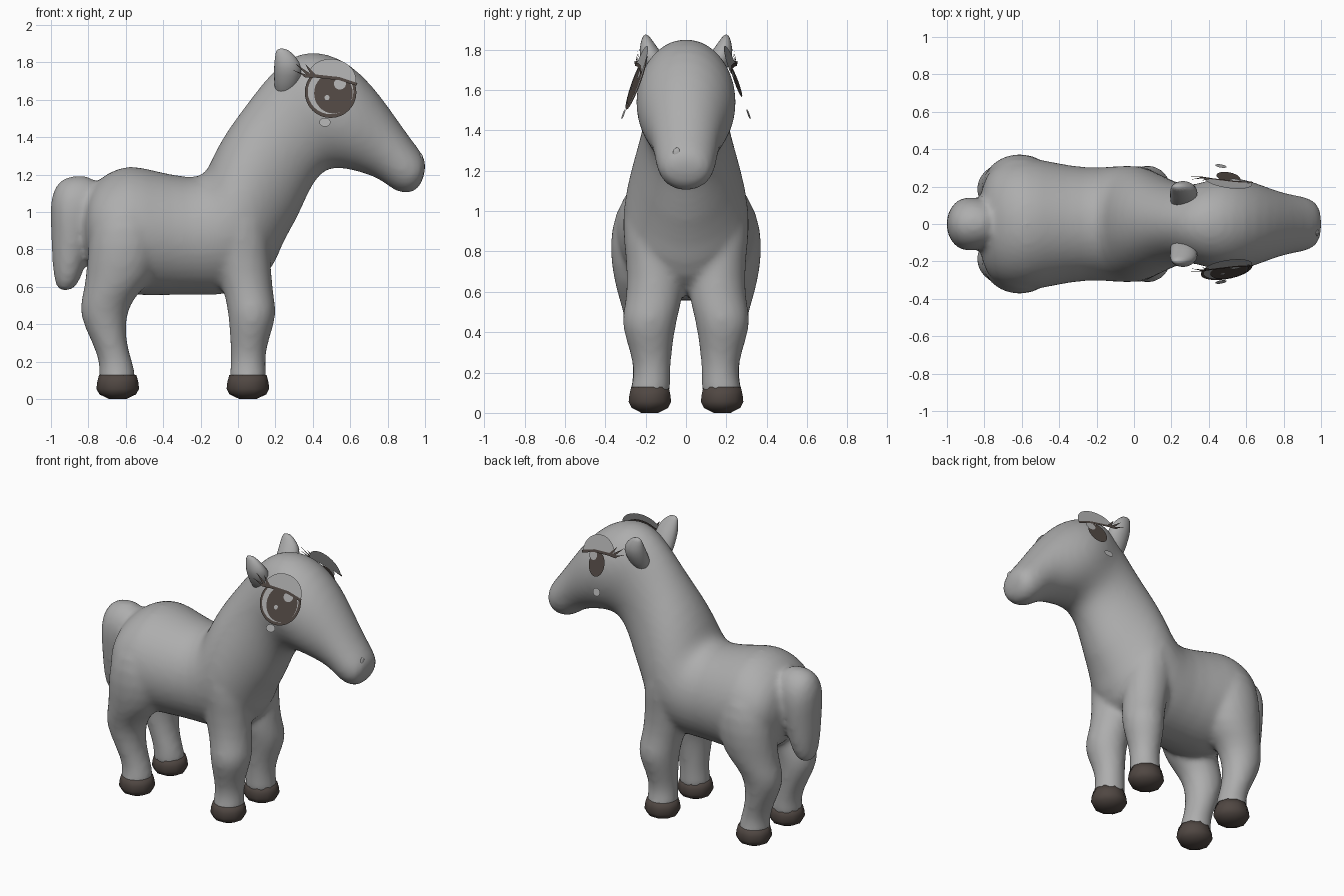
import bpy
import bmesh
from math import sin, cos, pi, radians
from mathutils import Vector

default_cube = bpy.data.objects.get("Cube")
if default_cube:
    bpy.data.objects.remove(default_cube, do_unlink=True)


def make_material(name, colour):
    mat = bpy.data.materials.new(name)
    mat.use_nodes = True
    mat.diffuse_color = (*colour, 1)
    mat.node_tree.nodes["Principled BSDF"].inputs["Base Color"].default_value = (*colour, 1)
    return mat


coat = make_material("coat grey", (0.42, 0.42, 0.42))
dark = make_material("dark brown", (0.08, 0.063, 0.055))


def add_object(name, bm, mat, smooth=True):
    mesh = bpy.data.meshes.new(name)
    bm.to_mesh(mesh)
    bm.free()
    mesh.materials.append(mat)
    for poly in mesh.polygons:
        poly.use_smooth = smooth
    obj = bpy.data.objects.new(name, mesh)
    bpy.context.collection.objects.link(obj)
    return obj


def loft(bm, rings, sides=20):
    """Closed tube of ellipses; each ring is (upper x, upper z, lower x, lower z, half width, y)."""
    loops = []
    for ax, az, bx, bz, half, yc in rings:
        a, b = Vector((ax, yc, az)), Vector((bx, yc, bz))
        mid, arm = (a + b) / 2, (a - b) / 2
        loops.append([
            bm.verts.new(mid + arm * cos(t) + Vector((0, half * sin(t), 0)))
            for t in (2 * pi * i / sides for i in range(sides))])
    faces = [bm.faces.new(loops[0]), bm.faces.new(loops[-1][::-1])]
    for low, high in zip(loops, loops[1:]):
        for i in range(sides):
            j = (i + 1) % sides
            faces.append(bm.faces.new((low[i], high[i], high[j], low[j])))
    bmesh.ops.recalc_face_normals(bm, faces=faces)


def centred(rows):
    return [(*row, 0) for row in rows]


def upright(rows, side):
    """Level rings given as (z, back x, front x, inner y, outer y)."""
    return [(x1, z, x0, z, (y1 - y0) / 2, side * (y0 + y1) / 2) for z, x0, x1, y0, y1 in rows]


# Rump, barrel, neck and head in one sweep
trunk = [
    (-.83, 1.02, -.83, .84, .12), (-.79, 1.14, -.8, .7, .28),
    (-.7, 1.215, -.7, .6, .345), (-.58, 1.262, -.55, .545, .365),
    (-.45, 1.225, -.42, .55, .335), (-.25, 1.182, -.25, .555, .3),
    (-.17, 1.205, 0, .545, .315), (-.14, 1.3, .185, .66, .32),
    (-.06, 1.44, .235, .83, .285), (.045, 1.58, .315, .95, .24),
    (.135, 1.7, .375, 1.1, .212), (.23, 1.8, .435, 1.2, .212),
    (.34, 1.86, .5, 1.235, .245), (.46, 1.86, .58, 1.228, .256),
    (.595, 1.8, .66, 1.208, .233), (.715, 1.685, .73, 1.185, .195),
    (.825, 1.535, .79, 1.15, .166), (.925, 1.39, .85, 1.1, .153),
    (.99, 1.31, .935, 1.095, .132), (1.01, 1.25, .985, 1.15, .075)]

tail = [
    (-.72, 1.19, -.72, .9, .11), (-.88, 1.205, -.76, .9, .135),
    (-.97, 1.17, -.78, .88, .145), (-1.01, 1.06, -.78, .86, .145),
    (-1, .9, -.785, .82, .135), (-.995, .72, -.81, .74, .115),
    (-.98, .61, -.835, .65, .09), (-.95, .57, -.88, .58, .05)]

front_leg = [
    (.07, -.05, .157, .073, .285), (.125, -.047, .153, .076, .275),
    (.2, -.037, .145, .077, .255), (.3, -.042, .158, .07, .277),
    (.42, -.05, .203, .052, .318), (.5, -.06, .203, .034, .315),
    (.58, -.08, .187, .012, .295), (.75, -.13, .175, .01, .295),
    (.95, -.13, .165, .05, .325), (1.1, -.08, .1, .08, .275)]

hind_leg = [
    (.07, -.75, -.54, .073, .285), (.125, -.742, -.548, .076, .275),
    (.2, -.742, -.562, .077, .26), (.3, -.778, -.598, .073, .277),
    (.45, -.855, -.6, .065, .3), (.55, -.835, -.55, .06, .328),
    (.64, -.815, -.45, .05, .355), (.82, -.805, -.41, .05, .386),
    (1, -.775, -.43, .08, .355), (1.12, -.7, -.5, .08, .27)]

bm = bmesh.new()
loft(bm, centred(trunk))
loft(bm, centred(tail))
for side in (-1, 1):
    loft(bm, upright(front_leg, side))
    loft(bm, upright(hind_leg, side))
body = add_object("pony_body", bm, coat)
body.modifiers.new("Round", "SUBSURF").levels = 1
body.modifiers["Round"].render_levels = 1
blend = body.modifiers.new("Blend", "REMESH")
blend.mode = "VOXEL"
blend.voxel_size = 0.018
blend.use_smooth_shade = True
soften = body.modifiers.new("Soften", "SMOOTH")
soften.factor = 0.5
soften.iterations = 8

# Hooves
hoof_steps = [(0, .045), (.025, .098), (.055, .114), (.09, .11), (.128, .1)]
for side, side_name in ((-1, "right"), (1, "left")):
    for x, end in ((.053, "front"), (-.643, "hind")):
        bm = bmesh.new()
        loft(bm, upright([(z, x - r, x + r, .179 - r * .97, .179 + r * .97)
                          for z, r in hoof_steps], side), 10)
        add_object(f"{end}_{side_name}_hoof", bm, dark)

# Ears, rooted inside the crown
ear = [
    (1.6, .2, .3, .04, .14), (1.69, .19, .335, .07, .2),
    (1.77, .188, .35, .108, .238), (1.83, .195, .315, .155, .228),
    (1.878, .205, .258, .188, .212)]
for side, side_name in ((-1, "right"), (1, "left")):
    bm = bmesh.new()
    loft(bm, upright(ear, side), 12)
    obj = add_object(f"{side_name}_ear", bm, coat)
    obj.modifiers.new("Round", "SUBSURF").levels = 1
    obj.modifiers["Round"].render_levels = 1


# Eye plates lie in a plane leaning in towards the crown and the nose
def plate(name, outline, side, lift, mat):
    bm = bmesh.new()
    face = bm.faces.new([
        bm.verts.new((x, side * (.296 - .36 * (z - 1.5) - .16 * (x - .495) + lift), z))
        for x, z in outline])
    face.normal_update()
    if face.normal.y * side < 0:
        face.normal_flip()
    add_object(name, bm, mat, False)


def oval(x, z, rx, rz, start=0, end=360, tilt=0):
    c, s = cos(radians(tilt)), sin(radians(tilt))
    points = []
    count = 32
    for i in range(count):
        t = radians(start + (end - start) * i / (count if end - start == 360 else count - 1))
        u, v = rx * cos(t), rz * sin(t)
        points.append((x + u * c - v * s, z + u * s + v * c))
    return points


lash_line = [(.34, 1.735), (.42, 1.735), (.54, 1.722), (.638, 1.69),
             (.634, 1.675), (.54, 1.705), (.42, 1.718), (.36, 1.718)]
lash_tips = [(.29, 1.76), (.305, 1.795), (.36, 1.79)]

for side, side_name in ((-1, "right"), (1, "left")):
    if side < 0:
        plate("right_eye_rim", oval(.495, 1.64, .138, .137), side, 0, dark)
        plate("right_eye_white", oval(.495, 1.643, .122, .12), side, .003, coat)
        plate("right_iris", oval(.51, 1.635, .103, .108), side, .006, dark)
        plate("right_small_glint", oval(.476, 1.612, .013, .014), side, .009, coat)
    else:
        plate("left_iris", oval(.505, 1.64, .064, .075), side, .006, dark)
    plate(f"{side_name}_large_glint", oval(.545, 1.685, .032, .03), side, .009, coat)
    plate(f"{side_name}_eyelid", oval(.502, 1.71, .13, .108, 0, 180, -9), side, .012, coat)
    plate(f"{side_name}_lash_line", lash_line, side, .015, dark)
    for i, (x, z) in enumerate(lash_tips):
        root = .365 + i * .02
        plate(f"{side_name}_lash_{i + 1}",
              [(x, z), (root + .018, 1.728), (root - .012, 1.728)], side, .018, dark)
    plate(f"{side_name}_cheek_spot", oval(.465, 1.48, .03, .024), side, .002, coat)

# Nostril mark
bm = bmesh.new()
bmesh.ops.create_uvsphere(bm, u_segments=16, v_segments=8, radius=1)
bmesh.ops.scale(bm, vec=(.01, .02, .03), verts=bm.verts)
bmesh.ops.translate(bm, vec=(.978, -.045, 1.285), verts=bm.verts)
add_object("nostril", bm, coat)
